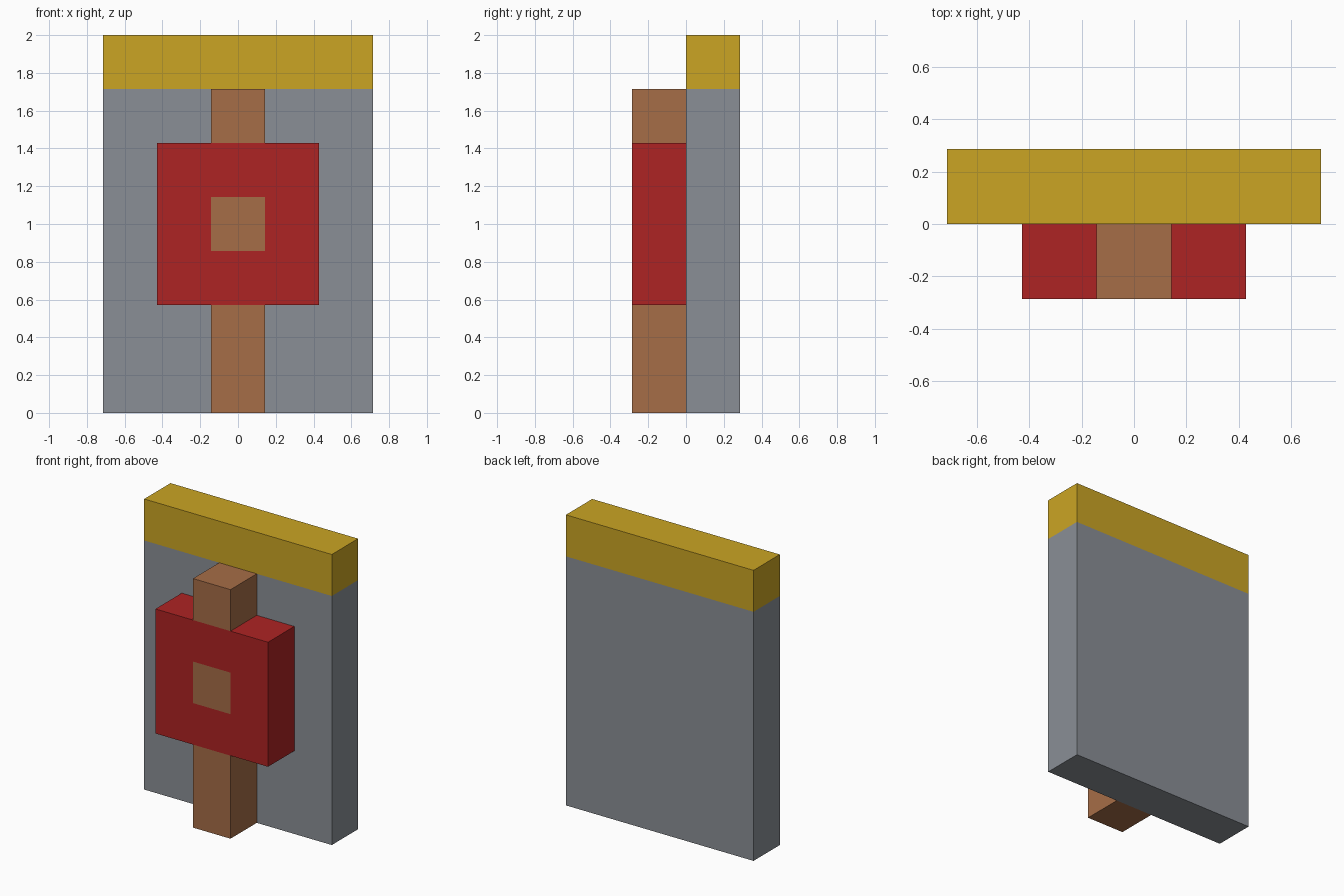
import bpy
import bmesh
from mathutils import Vector

default = bpy.data.objects.get("Cube")
if default:
    bpy.data.objects.remove(default, do_unlink=True)

U = 2 / 7  # one block unit: the whole model is 5 x 2 x 7 units


def material(name, rgb):
    """Flat material from 0-255 sRGB values."""
    lin = [c / 255 / 12.92 if c < 11 else ((c / 255 + 0.055) / 1.055) ** 2.4 for c in rgb]
    mat = bpy.data.materials.new(name)
    mat.use_nodes = True
    mat.diffuse_color = (*lin, 1)
    bsdf = mat.node_tree.nodes["Principled BSDF"]
    bsdf.inputs["Base Color"].default_value = (*lin, 1)
    bsdf.inputs["Roughness"].default_value = 0.8
    return mat


grey = material("stone grey", (138, 143, 150))
gold = material("gold", (203, 165, 36))
brown = material("wood brown", (166, 109, 71))
red = material("red", (174, 35, 35))


def block(name, lo, hi, mats, detail=None):
    """Box between two corners in block units; detail edits its mesh."""
    lo, hi = Vector(lo) * U, Vector(hi) * U
    bm = bmesh.new()
    bmesh.ops.create_cube(bm, size=1)
    for v in bm.verts:
        v.co = (lo + hi) / 2 + v.co * (hi - lo)
    bm.normal_update()
    if detail:
        detail(bm)
    mesh = bpy.data.meshes.new(name)
    bm.to_mesh(mesh)
    bm.free()
    for m in mats:
        mesh.materials.append(m)
    obj = bpy.data.objects.new(name, mesh)
    bpy.context.collection.objects.link(obj)
    return obj


def gold_top_band(bm):
    """Cut the slab one unit below its top and colour what lies above."""
    geom = bm.verts[:] + bm.edges[:] + bm.faces[:]
    bmesh.ops.bisect_plane(bm, geom=geom, plane_co=(0, 0, 6 * U), plane_no=(0, 0, 1))
    for f in bm.faces:
        f.material_index = int(f.calc_center_median().z > 6 * U)


def brown_centre(bm):
    """Inset a flush brown square in the front face."""
    front = min(bm.faces, key=lambda f: f.normal.y)
    bmesh.ops.inset_region(bm, faces=[front], thickness=U, use_even_offset=True)
    front.material_index = 1


# Back slab with its gold band
block("back_slab", (-2.5, 0, 0), (2.5, 1, 7), [grey, gold], gold_top_band)

# Post in front of the slab, above and below the red panel
block("lower_post", (-0.5, -1, 0), (0.5, 0, 2), [brown])
block("upper_post", (-0.5, -1, 5), (0.5, 0, 6), [brown])

# Red panel with the post showing at its centre
block("red_panel", (-1.5, -1, 2), (1.5, 0, 5), [red, brown], brown_centre)
